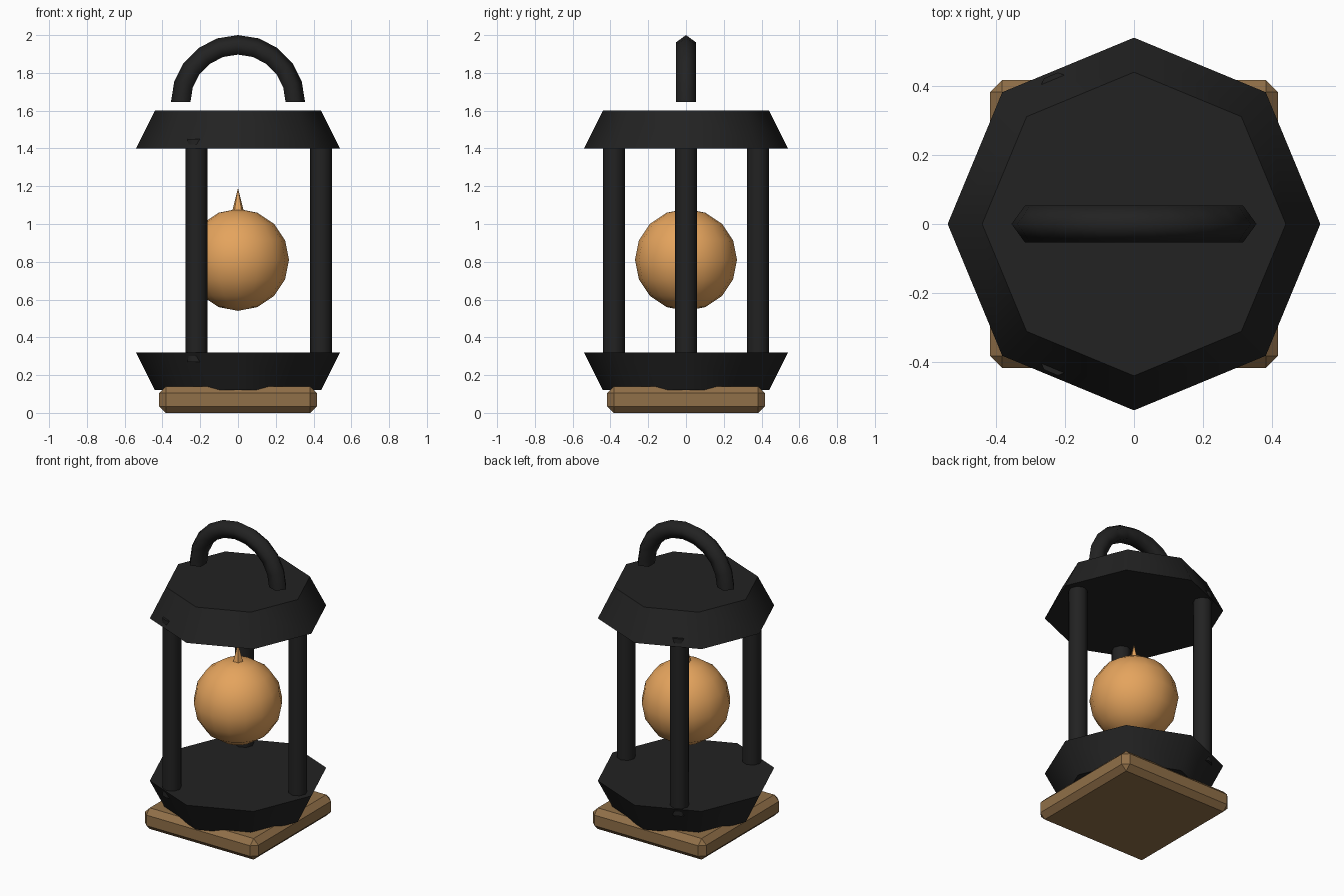
import bpy, bmesh
from math import radians, sin, cos, pi

cube = bpy.data.objects.get("Cube")
if cube:
    bpy.data.objects.remove(cube, do_unlink=True)


def material(name, rgb):
    m = bpy.data.materials.new(name)
    m.use_nodes = True
    m.diffuse_color = (*rgb, 1)
    m.node_tree.nodes["Principled BSDF"].inputs["Base Color"].default_value = (*rgb, 1)
    return m


iron = material("dark iron", (0.016, 0.016, 0.016))
wood = material("brown wood", (0.28, 0.16, 0.065))
glow = material("warm orange", (0.78, 0.37, 0.11))


def finish(ob, name, mat, smooth=None):
    ob.name = name
    ob.data.materials.append(mat)
    if smooth:
        bpy.ops.object.shade_smooth_by_angle(angle=radians(smooth))
    return ob


def cone(name, mat, sides, r1, r2, z1, z2, x=0, y=0, smooth=None):
    """Prism, frustum or cone between two heights, with a corner on +x."""
    bpy.ops.mesh.primitive_cone_add(vertices=sides, radius1=r1, radius2=r2, depth=z2 - z1,
                                    location=(x, y, (z1 + z2) / 2))
    return finish(bpy.context.object, name, mat, smooth)


# Wooden foot with chamfered edges
bpy.ops.mesh.primitive_cube_add(size=1, location=(0, 0, 0.07))
foot = finish(bpy.context.object, "wooden_foot", wood)
foot.scale = (0.834, 0.834, 0.14)
bpy.ops.object.transform_apply(location=False, rotation=False, scale=True)
bevel = foot.modifiers.new("chamfer", "BEVEL")
bevel.width = 0.035
bevel.segments = 1

# Octagonal tray and lid
cone("lower_tray", iron, 8, 0.44, 0.54, 0.12, 0.32, smooth=50)
cone("upper_lid", iron, 8, 0.54, 0.44, 1.40, 1.60, smooth=50)

# Three posts set evenly around the centre
for i, side in enumerate(("left", "back_right", "front_right")):
    a = i * 2 * pi / 3
    cone("post_" + side, iron, 8, 0.058, 0.058, 0.27, 1.45,
         0.44 * cos(a), 0.44 * sin(a), smooth=50)

# Floating light with a pointed tip
bpy.ops.mesh.primitive_uv_sphere_add(segments=16, ring_count=8, radius=0.27, location=(0, 0, 0.81))
finish(bpy.context.object, "light_globe", glow, 50)
cone("light_tip", glow, 5, 0.04, 0, 1.04, 1.19)

# Arched handle: five-sided section swept over a half circle
STEPS, SIDES, ARCH, TUBE = 10, 5, 0.298, 0.057
bm = bmesh.new()
rings = []
for i in range(STEPS + 1):
    a = pi * i / STEPS
    ring = []
    for j in range(SIDES):
        b = 2 * pi * j / SIDES
        r = ARCH + TUBE * cos(b)
        ring.append(bm.verts.new((r * cos(a), TUBE * sin(b), 1.645 + r * sin(a))))
    rings.append(ring)
for lower, upper in zip(rings, rings[1:]):
    for j in range(SIDES):
        k = (j + 1) % SIDES
        bm.faces.new((lower[j], lower[k], upper[k], upper[j]))
bm.faces.new(rings[0])
bm.faces.new(rings[-1])
bmesh.ops.recalc_face_normals(bm, faces=bm.faces)
mesh = bpy.data.meshes.new("handle")
bm.to_mesh(mesh)
bm.free()
handle = bpy.data.objects.new("handle", mesh)
bpy.context.collection.objects.link(handle)
bpy.ops.object.select_all(action="DESELECT")
handle.select_set(True)
bpy.context.view_layer.objects.active = handle
finish(handle, "handle", iron, 80)
